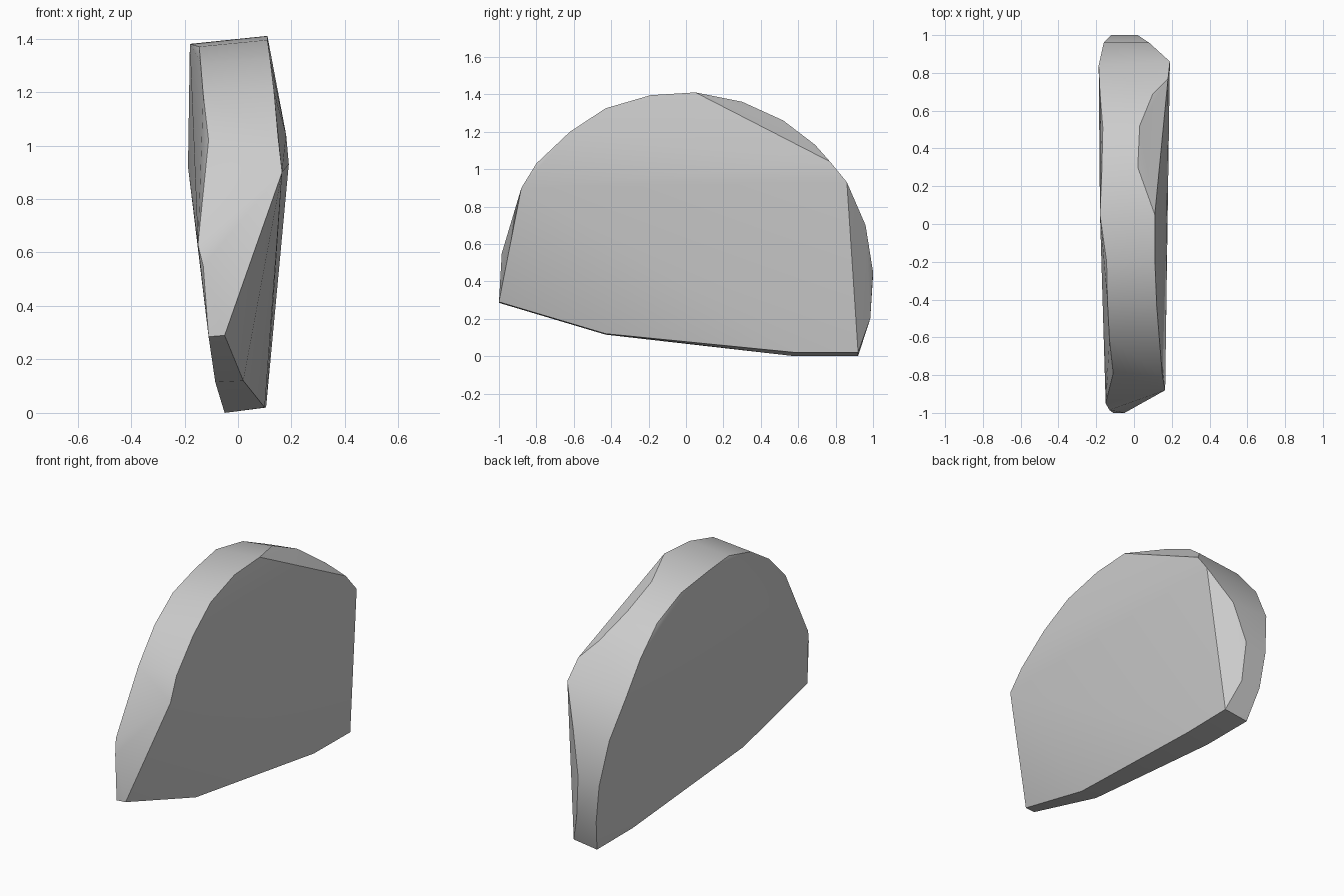
import bpy
import bmesh
from math import radians
from mathutils import Vector

cube = bpy.data.objects.get("Cube")
if cube:
    bpy.data.objects.remove(cube, do_unlink=True)


def make_material(name, color):
    material = bpy.data.materials.new(name)
    material.use_nodes = True
    material.diffuse_color = color
    material.node_tree.nodes["Principled BSDF"].inputs["Base Color"].default_value = color
    return material


def convex_slab(name, outlines, material):
    """Wrap a convex skin around corner outlines and shade its rim smoothly."""
    bm = bmesh.new()
    for outline in outlines:
        for corner in outline:
            bm.verts.new(Vector(corner))
    result = bmesh.ops.convex_hull(bm, input=bm.verts)
    # Remove any corners that fell inside the skin
    leftover = [v for v in bm.verts if not v.link_faces]
    bmesh.ops.delete(bm, geom=leftover, context='VERTS')
    bmesh.ops.recalc_face_normals(bm, faces=bm.faces)
    mesh = bpy.data.meshes.new(name)
    bm.to_mesh(mesh)
    bm.free()
    mesh.materials.append(material)
    slab = bpy.data.objects.new(name, mesh)
    bpy.context.collection.objects.link(slab)
    bpy.ops.object.select_all(action='DESELECT')
    slab.select_set(True)
    bpy.context.view_layer.objects.active = slab
    bpy.ops.object.shade_smooth_by_angle(angle=radians(30))
    return slab


# Lower cut edge, from the front tip to the back, on both broad sides
base_edge = [
    (-.05, -1, .29), (.02, -.43, .12), (.1, .58, .02), (.105, .92, .02),
    (-.11, -1, .285), (-.085, -.43, .115), (-.05, .58, 0), (-.05, .92, 0),
]

# Curved rim on the +x side, front to back over the crown
outer_rim = [
    (.165, -.88, .9), (.15, -.8, 1.03), (.135, -.62, 1.2), (.12, -.43, 1.325),
    (.11, -.19, 1.395), (.11, .05, 1.41), (.02, .3, 1.36), (.03, .52, 1.26),
    (.1, .69, 1.13), (.18, .77, 1.04), (.19, .86, .93), (.08, .96, .7),
    (.02, 1, .45), (.04, .985, .2),
]

# Curved rim on the -x side, in the same order
inner_rim = [
    (-.13, -.985, .55), (-.15, -.95, .63), (-.11, -.79, 1.02), (-.13, -.61, 1.19),
    (-.14, -.42, 1.31), (-.145, -.2, 1.37), (-.18, .05, 1.38), (-.17, .29, 1.34),
    (-.165, .51, 1.24), (-.18, .69, 1.1), (-.187, .84, .92), (-.16, .96, .7),
    (-.12, 1, .43), (-.09, .985, .2),
]

stone = make_material("stone_gray", (.6, .6, .6, 1))
convex_slab("stone_slab", [base_edge, outer_rim, inner_rim], stone)
